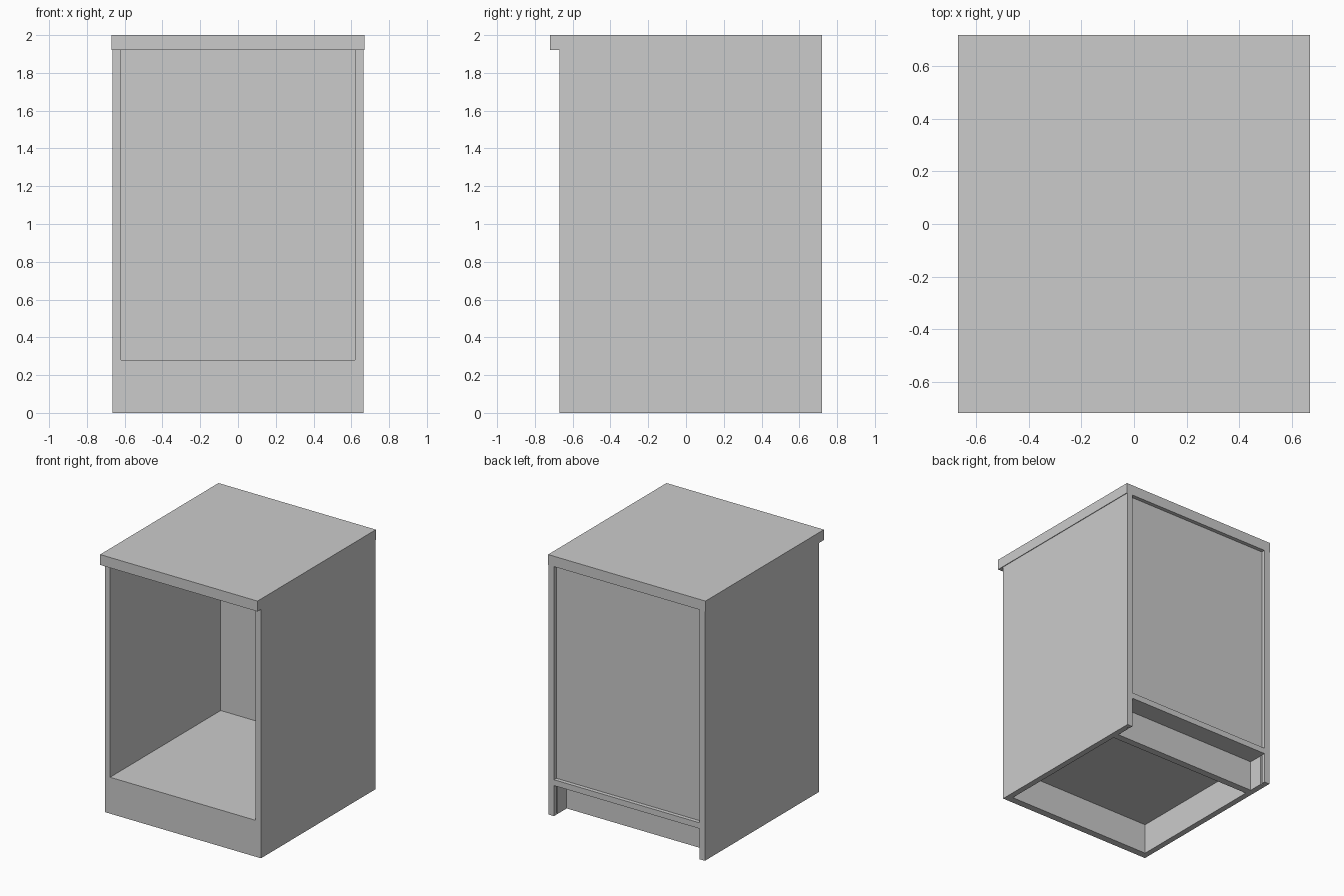
import bpy, bmesh

if "Cube" in bpy.data.objects:
    bpy.data.objects.remove(bpy.data.objects["Cube"])

SIDE, INNER = 0.665, 0.62        # outer and inner half widths
FRONT, BACK = -0.67, 0.72        # carcass depth
SHELF_LOW, SHELF_TOP, TOP = 0.235, 0.28, 1.92


def prism(name, outline, z0, z1):
    """Extrude an xy outline from z0 to z1."""
    bm = bmesh.new()
    face = bm.faces.new([bm.verts.new((x, y, z0)) for x, y in outline])
    ext = bmesh.ops.extrude_face_region(bm, geom=[face])
    verts = [v for v in ext["geom"] if isinstance(v, bmesh.types.BMVert)]
    bmesh.ops.translate(bm, verts=verts, vec=(0, 0, z1 - z0))
    bmesh.ops.recalc_face_normals(bm, faces=bm.faces[:])
    mesh = bpy.data.meshes.new(name)
    bm.to_mesh(mesh)
    bm.free()
    ob = bpy.data.objects.new(name, mesh)
    bpy.context.collection.objects.link(ob)
    return ob


def board(name, half_x, y0, y1, z0, z1):
    """Box centred on x = 0."""
    return prism(name, [(-half_x, y0), (half_x, y0), (half_x, y1), (-half_x, y1)], z0, z1)


# worktop overhanging the front
board("worktop", 0.67, -0.72, BACK, TOP, 2.0)

# side panels, with a groove that holds the back panel
g0, g1, gx = 0.675, 0.69, INNER + 0.015
for name, s in (("left_side", -1), ("right_side", 1)):
    profile = [(SIDE, FRONT), (SIDE, BACK), (INNER, BACK), (INNER, g1),
               (gx, g1), (gx, g0), (INNER, g0), (INNER, FRONT)]
    prism(name, [(s * x, y) for x, y in profile], 0, TOP)

# floor board and back panel
board("bottom_shelf", INNER, FRONT, BACK, SHELF_LOW, SHELF_TOP)
board("back_panel", gx, g0, g1, SHELF_TOP, TOP)

# front plinth and recessed rear plinth
board("front_plinth", INNER, FRONT, -0.615, 0, SHELF_LOW)
board("rear_plinth", INNER, 0.51, 0.565, 0, SHELF_LOW)
